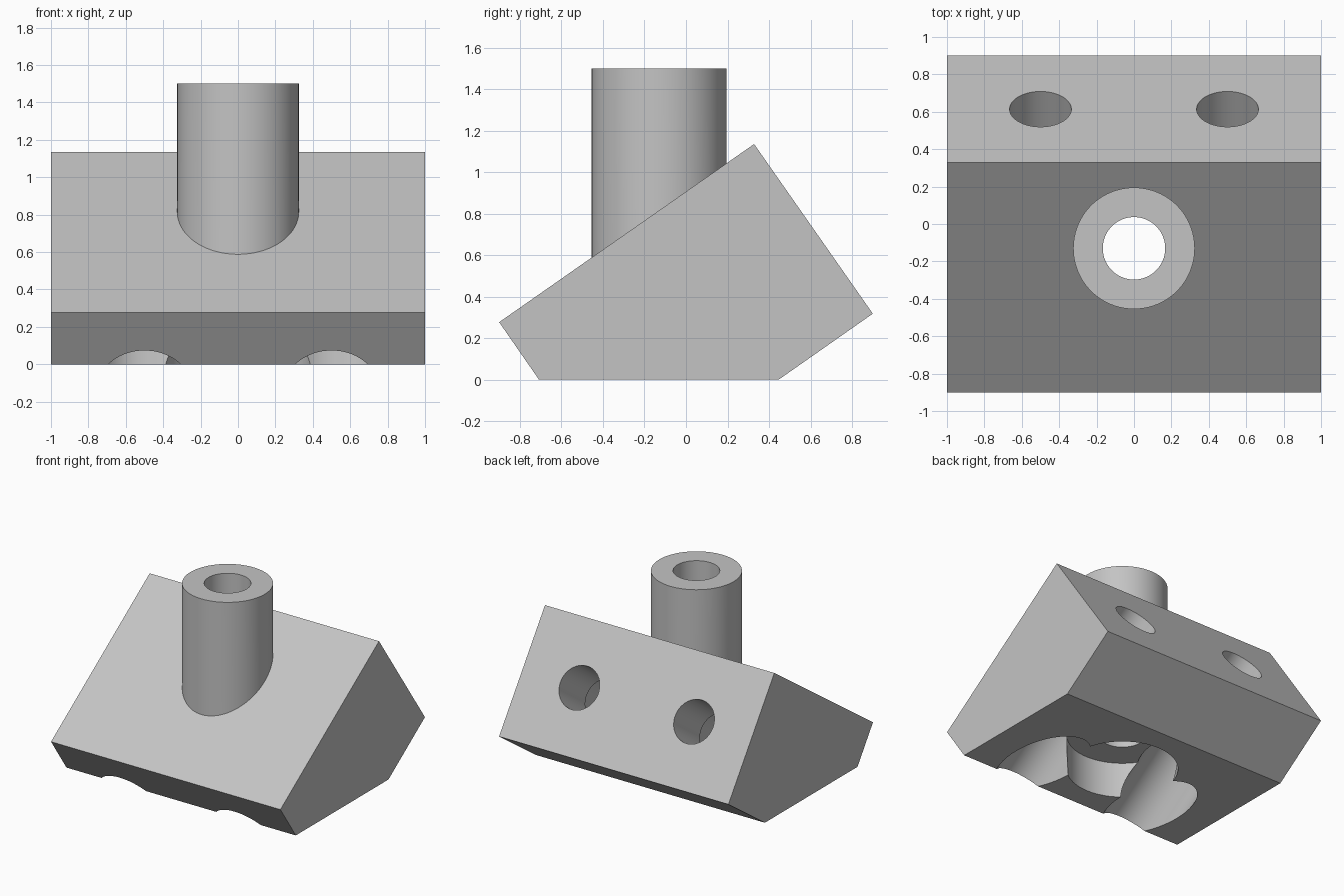
import bpy, bmesh, math
from mathutils import Vector

if "Cube" in bpy.data.objects:
    bpy.data.objects.remove(bpy.data.objects["Cube"])

grey = bpy.data.materials.new("light grey")
grey.diffuse_color = (0.55, 0.55, 0.55, 1)
grey.use_nodes = True
grey.node_tree.nodes["Principled BSDF"].inputs["Base Color"].default_value = grey.diffuse_color


def add_object(name, bm):
    bmesh.ops.recalc_face_normals(bm, faces=bm.faces)
    mesh = bpy.data.meshes.new(name)
    bm.to_mesh(mesh)
    bm.free()
    mesh.materials.append(grey)
    obj = bpy.data.objects.new(name, mesh)
    bpy.context.collection.objects.link(obj)
    return obj


def rod(name, start, end, radius):
    """Solid cylinder between two points."""
    start, end = Vector(start), Vector(end)
    axis = end - start
    bm = bmesh.new()
    bmesh.ops.create_cone(bm, cap_ends=True, segments=96, radius1=radius,
                          radius2=radius, depth=axis.length)
    bmesh.ops.rotate(bm, verts=bm.verts,
                     matrix=Vector((0, 0, 1)).rotation_difference(axis).to_matrix())
    bmesh.ops.translate(bm, verts=bm.verts, vec=(start + end) / 2)
    return add_object(name, bm)


def combine(target, tool, operation):
    """Apply a boolean and remove the tool object."""
    tool.hide_render = True
    mod = target.modifiers.new(operation, 'BOOLEAN')
    mod.operation, mod.object, mod.solver = operation, tool, 'EXACT'
    bpy.context.view_layer.objects.active = target
    bpy.ops.object.modifier_apply(modifier=mod.name)
    bpy.data.objects.remove(tool)


# Tilted block: side profile extruded along x
profile = [(-0.9, 0.277), (-0.708, 0), (0.446, 0), (0.9, 0.318), (0.328, 1.135)]
bm = bmesh.new()
face = bm.faces.new([bm.verts.new((-1, y, z)) for y, z in profile])
ext = bmesh.ops.extrude_face_region(bm, geom=[face])
bmesh.ops.translate(bm, vec=(2, 0, 0),
                    verts=[v for v in ext["geom"] if isinstance(v, bmesh.types.BMVert)])
body = add_object("angled_mounting_block", bm)

# Upright tube fused into the block, with through hole and wide recess below
POST_Y = -0.13
combine(body, rod("post", (0, POST_Y, 0.4), (0, POST_Y, 1.5), 0.325), 'UNION')
combine(body, rod("post_hole", (0, POST_Y, -0.3), (0, POST_Y, 1.8), 0.167), 'DIFFERENCE')
combine(body, rod("post_recess", (0, POST_Y, -0.3), (0, POST_Y, 0.28), 0.4), 'DIFFERENCE')

# Two bolt holes square to the back face, widened after a short neck
tilt = math.radians(35)
inward = Vector((0, -math.cos(tilt), -math.sin(tilt)))
for x in (-0.5, 0.5):
    mouth = Vector((x, 0.615, 0.727))
    combine(body, rod("bolt_hole", mouth - inward * 0.2, mouth + inward * 0.6, 0.165),
            'DIFFERENCE')
    combine(body, rod("bolt_recess", mouth + inward * 0.4, mouth + inward * 2, 0.253),
            'DIFFERENCE')

# Smooth round walls, keep crisp edges
bpy.ops.object.select_all(action='DESELECT')
body.select_set(True)
bpy.context.view_layer.objects.active = body
bpy.ops.object.shade_smooth_by_angle(angle=math.radians(25))
